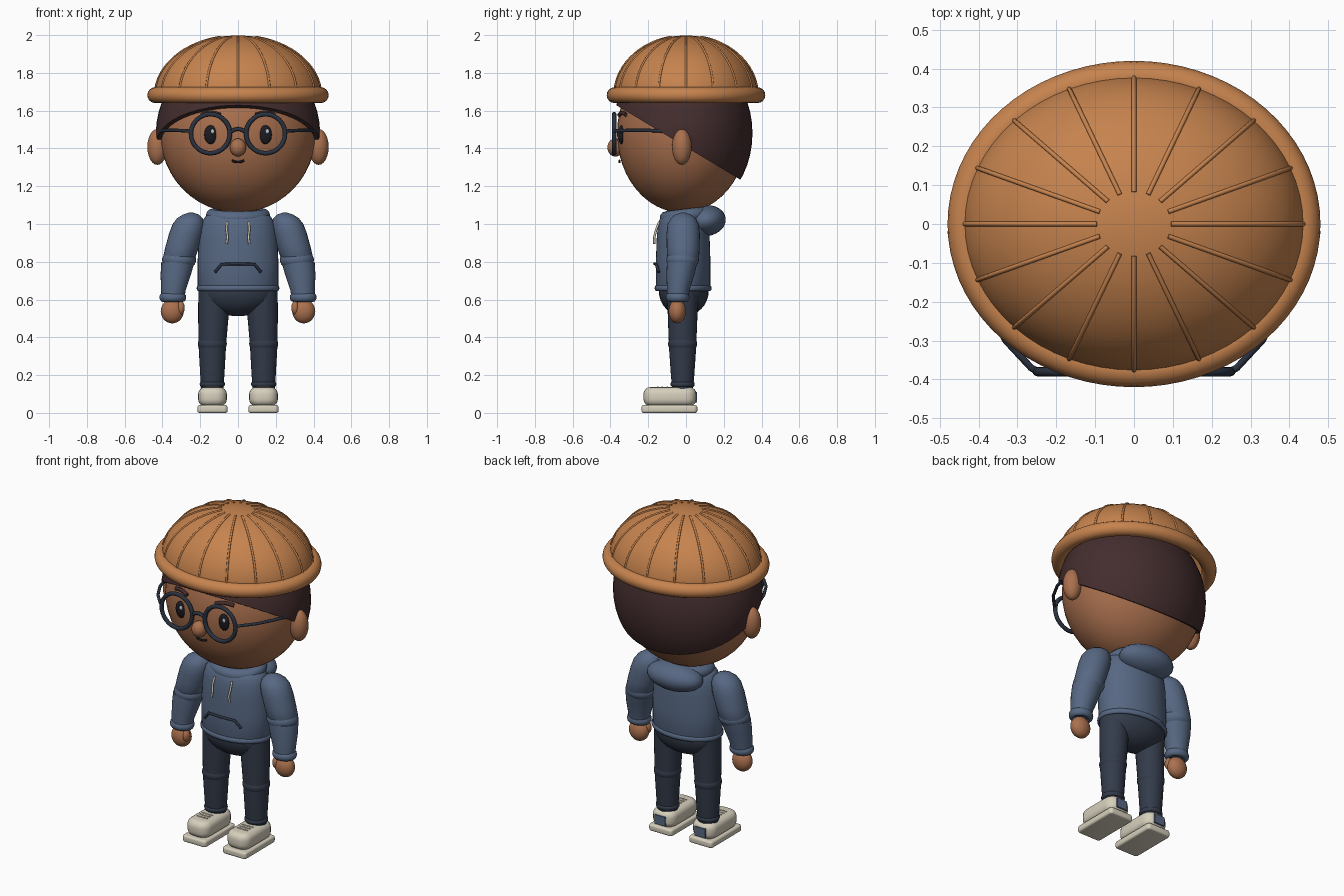
import bpy, bmesh, math
from mathutils import Vector, Matrix

cube = bpy.data.objects.get("Cube")
if cube:
    bpy.data.objects.remove(cube, do_unlink=True)


def material(name, *srgb):
    lin = [((c / 255 + 0.055) / 1.055) ** 2.4 for c in srgb] + [1]
    m = bpy.data.materials.new(name)
    m.use_nodes = True
    m.diffuse_color = lin
    m.node_tree.nodes["Principled BSDF"].inputs["Base Color"].default_value = lin
    return m


ORANGE = material("tan orange", 198, 131, 78)
SKIN = material("brown skin", 170, 112, 78)
HAIR = material("dark brown", 68, 45, 46)
HOODIE = material("slate blue", 87, 104, 131)
PANTS = material("dark navy", 51, 59, 74)
CREAM = material("cream", 214, 207, 188)
FRAME = material("frame navy", 42, 50, 64)
BLACK = material("near black", 27, 27, 33)
GLINT = material("pale grey", 190, 200, 210)


def finish(name, bm, mat, angle=40):
    bmesh.ops.recalc_face_normals(bm, faces=bm.faces)
    me = bpy.data.meshes.new(name)
    bm.to_mesh(me)
    bm.free()
    me.materials.append(mat)
    ob = bpy.data.objects.new(name, me)
    bpy.context.collection.objects.link(ob)
    bpy.ops.object.select_all(action='DESELECT')
    ob.select_set(True)
    bpy.context.view_layer.objects.active = ob
    bpy.ops.object.shade_smooth_by_angle(angle=math.radians(angle))
    return ob


def ellipsoid(name, loc, semi, mat, tilt=0, seg=32, cut=None):
    """Scaled sphere; cut = (point, normal) keeps the side the normal faces."""
    bm = bmesh.new()
    bmesh.ops.create_uvsphere(bm, u_segments=seg, v_segments=seg // 2, radius=1)
    bm.transform(Matrix.Translation(loc) @ Matrix.Rotation(tilt, 4, 'X')
                 @ Matrix.Diagonal((*semi, 1)))
    if cut:
        res = bmesh.ops.bisect_plane(bm, geom=bm.verts[:] + bm.edges[:] + bm.faces[:],
                                     plane_co=cut[0], plane_no=cut[1], clear_inner=True)
        rim = [e for e in res['geom_cut'] if isinstance(e, bmesh.types.BMEdge)]
        bmesh.ops.holes_fill(bm, edges=rim)
    return finish(name, bm, mat)


def loft(name, sections, mat, seg=28):
    """Skin through horizontal ellipses given as (x, y, z, rx, ry)."""
    bm = bmesh.new()
    rings = []
    for x, y, z, rx, ry in sections:
        rings.append([bm.verts.new((x + rx * math.cos(a), y + ry * math.sin(a), z))
                      for a in (math.tau * i / seg for i in range(seg))])
    for lo, hi in zip(rings, rings[1:]):
        for i in range(seg):
            j = (i + 1) % seg
            bm.faces.new((lo[i], lo[j], hi[j], hi[i]))
    bm.faces.new(rings[0])
    bm.faces.new(rings[-1])
    return finish(name, bm, mat, 60)


def ring(name, loc, rx, ry, minor, mat, rot=None, seg=48, sides=12, height=None):
    """Elliptical torus lying flat, optionally rotated."""
    bm = bmesh.new()
    height = height or minor
    grid = []
    for i in range(seg):
        a = math.tau * i / seg
        row = []
        for k in range(sides):
            b = math.tau * k / sides
            d = minor * math.cos(b)
            row.append(bm.verts.new(((rx + d) * math.cos(a), (ry + d) * math.sin(a),
                                     height * math.sin(b))))
        grid.append(row)
    for i in range(seg):
        n = grid[(i + 1) % seg]
        for k in range(sides):
            q = (k + 1) % sides
            bm.faces.new((grid[i][k], n[k], n[q], grid[i][q]))
    bm.transform(Matrix.Translation(loc) @ (rot or Matrix.Identity(4)))
    return finish(name, bm, mat, 80)


def tube(name, points, r, mat):
    cu = bpy.data.curves.new(name, 'CURVE')
    cu.dimensions = '3D'
    cu.bevel_depth, cu.bevel_resolution, cu.use_fill_caps = r, 2, True
    sp = cu.splines.new('POLY')
    sp.points.add(len(points) - 1)
    for p, co in zip(sp.points, points):
        p.co = (*co, 1)
    sp.use_smooth = True
    cu.materials.append(mat)
    ob = bpy.data.objects.new(name, cu)
    bpy.context.collection.objects.link(ob)
    bpy.ops.object.select_all(action='DESELECT')
    ob.select_set(True)
    bpy.context.view_layer.objects.active = ob
    bpy.ops.object.convert(target='MESH')


def block(name, loc, size, bevel, mat):
    bm = bmesh.new()
    bmesh.ops.create_cube(bm, size=1)
    bm.transform(Matrix.Translation(loc) @ Matrix.Diagonal((*size, 1)))
    if bevel:
        upright = [e for e in bm.edges
                   if abs(e.verts[0].co.z - e.verts[1].co.z) > 1e-4]
        bmesh.ops.bevel(bm, geom=upright, offset=min(size[0] * 0.4, bevel * 1.6),
                        segments=5, profile=0.5, affect='EDGES')
        caps = {e for f in bm.faces if abs(f.normal.z) > 0.9 for e in f.edges}
        bmesh.ops.bevel(bm, geom=list(caps), offset=bevel, segments=4,
                        profile=0.5, affect='EDGES', clamp_overlap=True)
    return finish(name, bm, mat, 50)


# Head, hair and face
ellipsoid("head", (0, -0.02, 1.48), (0.412, 0.345, 0.42), SKIN, seg=48)
ellipsoid("hair", (0, -0.02, 1.48), (0.435, 0.372, 0.44), HAIR, seg=48,
          cut=((0, -0.354, 1.62), Vector((0, 0.39, 0.65)).normalized()))
ellipsoid("nose", (0, -0.374, 1.405), (0.043, 0.042, 0.048), SKIN, seg=24)
tube("mouth", [(0.033 * t, -0.352, 1.328 + 0.008 * t * t) for t in (-1, -0.5, 0, 0.5, 1)],
     0.006, BLACK)

# Cap: dome, rolled rim and raised ribs
DOME = Vector((0.44, 0.38, 0.318))
ellipsoid("hat_dome", (0, 0, 1.68), DOME, ORANGE, seg=64, cut=((0, 0, 1.68), (0, 0, 1)))
ring("hat_rim", (0, 0, 1.682), 0.438, 0.378, 0.042, ORANGE, seg=72, sides=16)
for i in range(16):
    a = math.tau * i / 16
    arc = [math.radians(12.5 + 77.5 * k / 14) for k in range(15)]
    tube("hat_rib", [(DOME.x * math.sin(t) * math.cos(a), DOME.y * math.sin(t) * math.sin(a),
                      1.68 + DOME.z * math.cos(t)) for t in arc], 0.006, ORANGE)

# Glasses bridge
tube("glasses_bridge", [(0.04 * t, -0.38, 1.503 - 0.016 * t * t)
                        for t in (-1, -0.5, 0, 0.5, 1)], 0.01, FRAME)

# Hoodie body
TY = -0.015
loft("hoodie_body", [(0, TY, z, r, r * 0.675) for z, r in (
    (0.645, 0.205), (0.66, 0.213), (0.8, 0.214), (0.92, 0.208), (0.98, 0.2),
    (1.02, 0.187), (1.045, 0.168), (1.06, 0.135))], HOODIE, 40)
ring("hoodie_hem", (0, TY, 0.66), 0.208, 0.14, 0.011, HOODIE, height=0.016)
ring("hoodie_collar", (0, 0, 1.045), 0.135, 0.105, 0.035, HOODIE,
     rot=Matrix.Rotation(0.12, 4, 'X'))
ellipsoid("hood", (0, 0.105, 1.018), (0.175, 0.106, 0.082), HOODIE, tilt=0.12)
loft("neck", [(0, -0.01, z, 0.1, 0.09) for z in (1.0, 1.12)], SKIN)
tube("pocket_outline", [(-0.122, -0.145, 0.745), (-0.087, -0.158, 0.787),
                        (0, -0.166, 0.789), (0.087, -0.158, 0.787),
                        (0.122, -0.145, 0.745)], 0.008, FRAME)

# Hips
ellipsoid("hips", (0, -0.012, 0.645), (0.205, 0.132, 0.133), PANTS)

for s, side in ((1, "left"), (-1, "right")):
    # Face parts
    ellipsoid(side + "_ear", (s * 0.427, -0.022, 1.408), (0.053, 0.052, 0.095), SKIN, seg=24)
    ellipsoid(side + "_eye", (s * 0.145, -0.342, 1.473), (0.034, 0.016, 0.05), BLACK, seg=24)
    ellipsoid(side + "_eye_glint", (s * 0.145 + 0.01, -0.356, 1.49),
              (0.01, 0.006, 0.013), GLINT, seg=12)
    tube(side + "_eyebrow", [(s * (0.145 + 0.05 * t), -0.336 + 0.018 * t,
                              1.588 - 0.01 * t * t) for t in (-1, -0.5, 0, 0.5, 1)],
         0.011, HAIR)
    ring(side + "_lens_frame", (s * 0.146, -0.38, 1.478), 0.103, 0.103, 0.012, FRAME,
         rot=Matrix.Rotation(math.pi / 2, 4, 'X'))
    tube(side + "_temple", [(s * 0.248, -0.38, 1.49), (s * 0.265, -0.37, 1.493),
                            (s * 0.33, -0.3, 1.496), (s * 0.385, -0.2, 1.496),
                            (s * 0.415, -0.1, 1.49), (s * 0.425, -0.03, 1.47)], 0.009, FRAME)

    # Sleeves and hand
    loft(side + "_upper_sleeve", [(s * x, TY, z, r, r * 0.98) for x, z, r in (
        (0.318, 0.79, 0.07), (0.312, 0.82, 0.086), (0.295, 0.88, 0.089),
        (0.275, 0.95, 0.09), (0.262, 1.0, 0.084), (0.255, 1.03, 0.068),
        (0.25, 1.05, 0.042), (0.248, 1.06, 0.012))], HOODIE)
    ellipsoid(side + "_elbow", (s * 0.312, -0.018, 0.81), (0.09, 0.086, 0.06), HOODIE)
    loft(side + "_lower_sleeve", [(s * x, y, z, r, r * 0.92) for x, y, z, r in (
        (0.345, -0.044, 0.6, 0.06), (0.342, -0.041, 0.65, 0.065),
        (0.33, -0.03, 0.73, 0.08), (0.318, -0.02, 0.8, 0.088))], HOODIE)
    ring(side + "_cuff", (s * 0.345, -0.044, 0.612), 0.053, 0.045, 0.018, HOODIE,
         seg=32, height=0.024)
    ellipsoid(side + "_hand", (s * 0.348, -0.046, 0.538), (0.061, 0.046, 0.064), SKIN)
    ellipsoid(side + "_thumb", (s * 0.302, -0.064, 0.556), (0.02, 0.024, 0.036), SKIN, seg=16)

    # Drawstring
    tube(side + "_drawstring", [(s * 0.058, -0.142, 1.012), (s * 0.06, -0.158, 0.97),
                                (s * 0.055, -0.168, 0.93), (s * 0.06, -0.168, 0.895)],
         0.006, CREAM)

    # Trouser leg
    loft(side + "_thigh", [(s * 0.136, -0.018, 0.35, 0.072, 0.072),
                           (s * 0.131, -0.018, 0.5, 0.08, 0.078),
                           (s * 0.126, -0.016, 0.65, 0.084, 0.084)], PANTS)
    ellipsoid(side + "_knee", (s * 0.136, -0.018, 0.365), (0.077, 0.077, 0.055), PANTS)
    loft(side + "_shin", [(s * 0.136, -0.018, 0.12, 0.058, 0.055),
                          (s * 0.136, -0.018, 0.2, 0.064, 0.062),
                          (s * 0.136, -0.018, 0.36, 0.073, 0.073)], PANTS)
    ring(side + "_trouser_cuff", (s * 0.136, -0.018, 0.152), 0.055, 0.052, 0.012, PANTS,
         seg=32, height=0.015)

    # Shoe
    block(side + "_shoe_sole", (s * 0.135, -0.088, 0.0205), (0.16, 0.296, 0.041), 0.012, CREAM)
    block(side + "_shoe_upper", (s * 0.135, -0.085, 0.086), (0.152, 0.28, 0.1), 0.036, CREAM)
    block(side + "_heel_patch", (s * 0.135, 0.055, 0.082), (0.07, 0.009, 0.055), 0, HOODIE)
    for y in (-0.1, -0.125, -0.15):
        tube(side + "_lace", [(s * 0.135 - 0.035, y, 0.135), (s * 0.135 + 0.035, y, 0.135)],
             0.005, CREAM)
